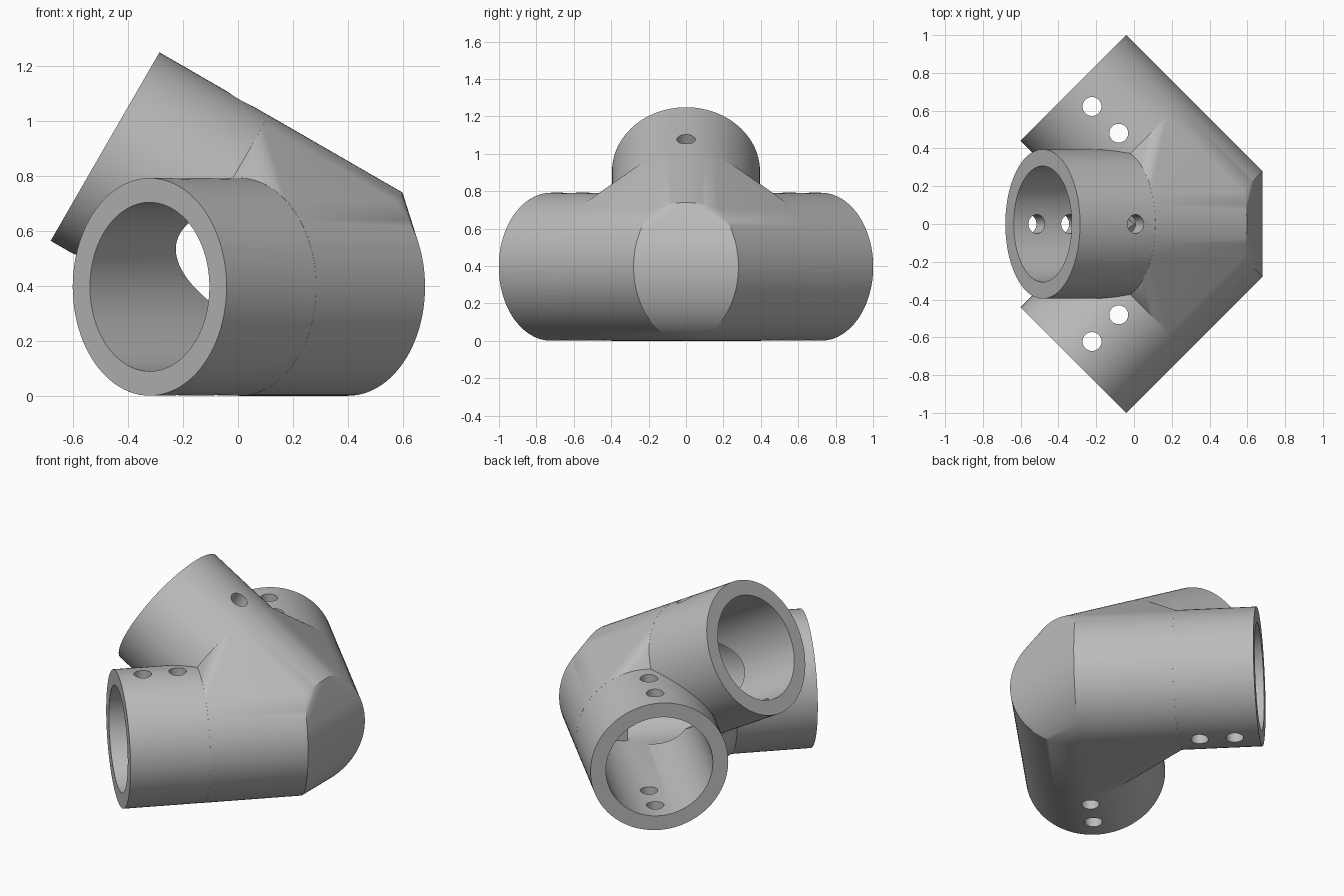
import bpy, bmesh, math
from mathutils import Vector, Matrix

if "Cube" in bpy.data.objects:
    bpy.data.objects.remove(bpy.data.objects["Cube"], do_unlink=True)

CENTRE = Vector((0.40, 0, 0.396))   # point where the three pipe axes meet
OUTER, BORE, DRILL = 0.396, 0.307, 0.05
LENGTH, HUB = 1.02, 0.56
UP = Vector((0, 0, 1))
TILT = math.radians(30)

# Outward axis and drilling direction of each socket
SOCKETS = {
    "front": (Vector((-1, -1, 0)).normalized(), UP),
    "back": (Vector((-1, 1, 0)).normalized(), UP),
    "raised": (Vector((-math.cos(TILT), 0, math.sin(TILT))),
               Vector((math.sin(TILT), 0, math.cos(TILT)))),
}

grey = bpy.data.materials.new("plain_grey")
grey.use_nodes = True
grey.diffuse_color = (0.5, 0.5, 0.5, 1)
grey.node_tree.nodes["Principled BSDF"].inputs["Base Color"].default_value = (0.5, 0.5, 0.5, 1)


def add_cylinder(bm, start, end, radius, segments=96):
    axis = end - start
    turn = axis.to_track_quat("Z", "Y").to_matrix().to_4x4()
    place = Matrix.Translation((start + end) / 2) @ turn
    bmesh.ops.create_cone(bm, cap_ends=True, segments=segments, radius1=radius,
                          radius2=radius, depth=axis.length, matrix=place)


def make_object(name, bm):
    mesh = bpy.data.meshes.new(name)
    bmesh.ops.recalc_face_normals(bm, faces=bm.faces)
    bm.to_mesh(mesh)
    bm.free()
    mesh.materials.append(grey)
    obj = bpy.data.objects.new(name, mesh)
    bpy.context.collection.objects.link(obj)
    return obj


def cylinder(name, start, end, radius, segments=96):
    bm = bmesh.new()
    add_cylinder(bm, start, end, radius, segments)
    return make_object(name, bm)


def combine(body, tool, operation):
    mod = body.modifiers.new(operation.lower(), "BOOLEAN")
    mod.operation, mod.object, mod.solver = operation, tool, "EXACT"
    bpy.context.view_layer.objects.active = body
    bpy.ops.object.modifier_apply(modifier=mod.name)
    bpy.data.objects.remove(tool, do_unlink=True)


# Hub: webbed convex shape wrapped around three short stubs
bm = bmesh.new()
for axis, _ in SOCKETS.values():
    add_cylinder(bm, CENTRE, CENTRE + axis * HUB, OUTER)
points = [v.co.copy() for v in bm.verts]
bm.free()
bm = bmesh.new()
for p in points:
    bm.verts.new(p)
hull = bmesh.ops.convex_hull(bm, input=bm.verts)
loose = {v for v in hull["geom_interior"] + hull["geom_unused"]
         if isinstance(v, bmesh.types.BMVert)}
bmesh.ops.delete(bm, geom=list(loose), context="VERTS")
bmesh.ops.dissolve_limit(bm, angle_limit=0.001, verts=bm.verts, edges=bm.edges)
joint = make_object("pipe_joint", bm)

# Socket walls
for name, (axis, _) in SOCKETS.items():
    wall = cylinder(name + "_socket", CENTRE + axis * 0.3, CENTRE + axis * LENGTH, OUTER - 0.0004)
    combine(joint, wall, "UNION")

# Socket bores
for name, (axis, _) in SOCKETS.items():
    bore = cylinder(name + "_bore", CENTRE, CENTRE + axis * (LENGTH + 0.1), BORE)
    combine(joint, bore, "DIFFERENCE")

# Screw holes straight through both walls of each socket
for name, (axis, across) in SOCKETS.items():
    for inset in (0.14, 0.34):
        middle = CENTRE + axis * (LENGTH - inset)
        drill = cylinder(name + "_drill", middle - across * 0.45, middle + across * 0.45, DRILL, 32)
        combine(joint, drill, "DIFFERENCE")

# Smooth curved walls, sharp rims
bpy.ops.object.select_all(action="DESELECT")
joint.select_set(True)
bpy.context.view_layer.objects.active = joint
bpy.ops.object.shade_smooth_by_angle(angle=math.radians(25))
